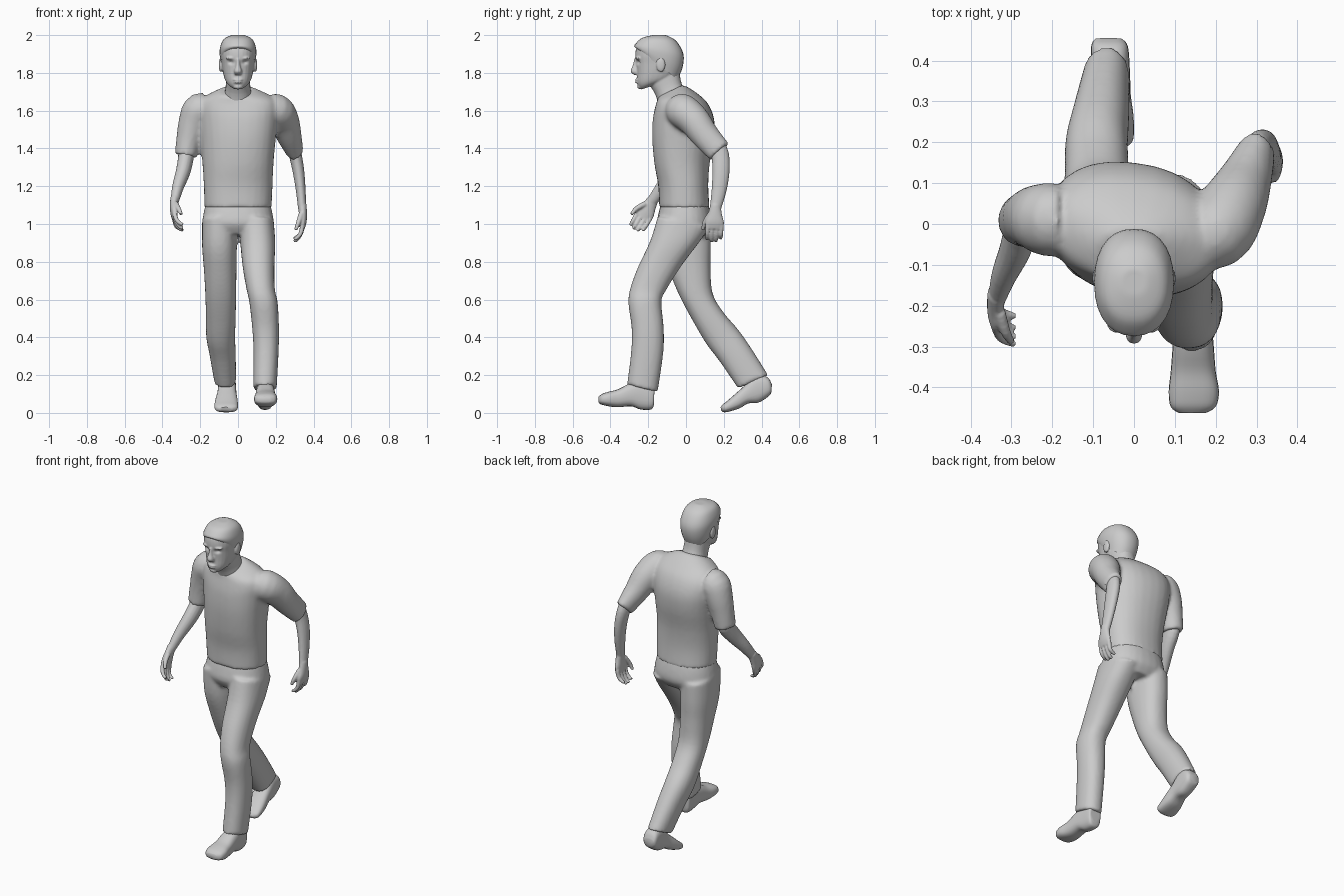
import bpy, bmesh, math
from mathutils import Vector, Matrix


def smooth_rows(rows, k=4):
    """Catmull-Rom interpolation between rows of numbers."""
    out = []
    for i in range(len(rows) - 1):
        p0, p1 = rows[max(i - 1, 0)], rows[i]
        p2, p3 = rows[i + 1], rows[min(i + 2, len(rows) - 1)]
        for j in range(k):
            t = j / k
            out.append([0.5 * (2 * b + (c - a) * t + (2 * a - 5 * b + 4 * c - d) * t * t
                               + (3 * b - a - 3 * c + d) * t ** 3)
                        for a, b, c, d in zip(p0, p1, p2, p3)])
    return out + [list(rows[-1])]


def skin(bm, rings):
    """Bridge rings of points and cap both ends."""
    vs = [[bm.verts.new(p) for p in r] for r in rings]
    n = len(vs[0])
    new = [bm.faces.new((a[i], a[(i + 1) % n], b[(i + 1) % n], b[i]))
           for a, b in zip(vs, vs[1:]) for i in range(n)]
    new += [bm.faces.new(vs[0][::-1]), bm.faces.new(vs[-1])]
    bmesh.ops.recalc_face_normals(bm, faces=new)


def oval(n, p):
    for i in range(n):
        a = 2 * math.pi * i / n
        c, s = math.cos(a), math.sin(a)
        yield math.copysign(abs(c) ** p, c), math.copysign(abs(s) ** p, s)


def loft(bm, rows, n=28, p=0.88):
    """Rows: left x, right x, front (y, z), back (y, z), optional twist."""
    rings = []
    for r in smooth_rows(rows):
        x0, x1, yf, zf, yb, zb = r[:6]
        tw = r[6] if len(r) > 6 else 0
        rings.append([((x0 + x1) / 2 + (x1 - x0) / 2 * c,
                       (yf + yb) / 2 + (yb - yf) / 2 * s - tw * c,
                       (zf + zb) / 2 + (zb - zf) / 2 * s) for c, s in oval(n, p)])
    skin(bm, rings)


def tube(bm, rows, n=16):
    """Rows: x, y, z, side radius, depth radius."""
    rows = smooth_rows(rows)
    pts = [Vector(r[:3]) for r in rows]
    rings = []
    for i, r in enumerate(rows):
        t = (pts[min(i + 1, len(pts) - 1)] - pts[max(i - 1, 0)]).normalized()
        side = Vector((1, 0, 0))
        side = (side - t * side.dot(t)).normalized()
        dep = t.cross(side)
        rings.append([pts[i] + side * c * r[3] + dep * s * r[4] for c, s in oval(n, 1)])
    skin(bm, rings)


def ball(bm, loc, size):
    m = Matrix.Translation(loc) @ Matrix.Diagonal((*size, 1))
    bmesh.ops.create_uvsphere(bm, u_segments=20, v_segments=12, radius=1, matrix=m)


def finish(name, bm, voxel=0, relax=0):
    me = bpy.data.meshes.new(name)
    bm.to_mesh(me)
    bm.free()
    ob = bpy.data.objects.new(name, me)
    bpy.context.collection.objects.link(ob)
    if voxel:  # fuse overlapping volumes into one skin
        m = ob.modifiers.new("fuse", 'REMESH')
        m.mode, m.voxel_size = 'VOXEL', voxel
        m = ob.modifiers.new("relax", 'SMOOTH')
        m.factor, m.iterations = 0.5, relax
        dg = bpy.context.evaluated_depsgraph_get()
        me = bpy.data.meshes.new_from_object(ob.evaluated_get(dg))
        ob.modifiers.clear()
        ob.data = me
    me.shade_smooth()
    me.set_sharp_from_angle(angle=math.radians(45))
    return ob


# Shirt: torso and both sleeves
bm = bmesh.new()
loft(bm, [(-.178, .178, -.142, 1.085, .125, 1.085, 0), (-.181, .183, -.147, 1.2, .118, 1.2, 0),
          (-.188, .188, -.167, 1.32, .125, 1.32, .01), (-.2, .2, -.177, 1.45, .147, 1.45, .02),
          (-.21, .21, -.173, 1.55, .147, 1.55, .025), (-.212, .212, -.163, 1.605, .115, 1.635, .025),
          (-.185, .185, -.153, 1.645, .06, 1.69, .02), (-.11, .11, -.15, 1.67, 0, 1.73, 0),
          (-.08, .08, -.145, 1.675, -.02, 1.735, 0)])
tube(bm, [(.13, -.03, 1.6, .075, .075), (.2, -.02, 1.6, .09, .09), (.24, .04, 1.55, .083, .085),
          (.27, .1, 1.47, .067, .075), (.302, .178, 1.382, .045, .066)], 24)
tube(bm, [(-.13, .01, 1.6, .075, .075), (-.2, .01, 1.605, .09, .09), (-.235, .015, 1.54, .08, .082),
          (-.26, .013, 1.45, .067, .07), (-.277, .008, 1.36, .058, .064)], 24)
finish("shirt", bm, .011, 6)

# Trousers: pelvis, striding front leg, trailing back leg
bm = bmesh.new()
loft(bm, [(-.165, .165, -.125, 1.13, .11, 1.13), (-.182, .182, -.145, 1.06, .13, 1.06),
          (-.188, .19, -.152, 1.0, .135, .99), (-.17, .17, -.12, .945, .1, .935)])
loft(bm, [(.005, .19, -.15, 1.04, .125, .98), (.012, .197, -.19, .91, .06, .89),
          (.025, .193, -.255, .77, -.03, .77), (.045, .195, -.295, .66, -.105, .65),
          (.06, .21, -.305, .58, -.13, .59), (.075, .217, -.288, .45, -.118, .45),
          (.082, .215, -.29, .33, -.12, .32), (.08, .205, -.312, .15, -.15, .11)])
loft(bm, [(-.19, -.005, -.14, 1.04, .13, 1.0), (-.19, -.006, -.13, .88, .132, .88),
          (-.18, -.008, -.085, .74, .13, .76), (-.173, -.01, -.03, .61, .142, .63),
          (-.17, -.012, .04, .48, .2, .53), (-.168, -.015, .108, .365, .277, .44),
          (-.15, -.012, .18, .27, .347, .34), (-.125, -.01, .275, .13, .435, .2)])
finish("trousers", bm, .01, 6)


# Shoes, lofted heel to toe (top point, sole point)
def shoe(name, rows):
    bm = bmesh.new()
    loft(bm, rows, 24, .75)
    finish(name, bm)


shoe("front_shoe", [(.115, .175, -.168, .1, -.17, .04), (.1, .185, -.172, .16, -.185, .018),
                    (.1, .19, -.235, .175, -.24, .018), (.095, .195, -.3, .155, -.29, .035),
                    (.09, .2, -.36, .125, -.36, .03), (.085, .208, -.41, .112, -.41, .035),
                    (.09, .2, -.445, .1, -.45, .045), (.11, .175, -.463, .085, -.463, .055)])
shoe("back_shoe", [(-.095, -.03, .455, .15, .452, .11), (-.105, -.015, .43, .19, .44, .09),
                   (-.105, -.01, .365, .2, .385, .055), (-.11, -.008, .305, .14, .33, .05),
                   (-.12, -.002, .26, .1, .285, .025), (-.125, 0, .22, .065, .24, .01),
                   (-.12, -.005, .195, .045, .205, .003), (-.1, -.03, .183, .03, .187, .01)])


# Forearm with palm, four curled fingers and thumb
def arm(name, fore, inward, down):
    bm = bmesh.new()
    tube(bm, fore)
    wrist = Vector(fore[-1][:3])
    d = Vector((0, *down)).normalized()
    w = Vector((0, d.z, -d.y))

    def local(rows):
        out = []
        for i, l, f, ra, rb in rows:
            q = wrist + Vector((inward * i, 0, 0)) + d * l + w * f
            out.append((*q, ra, rb))
        return out

    tube(bm, local([(0, -.02, 0, .024, .028), (-.004, .03, 0, .021, .038),
                    (-.004, .07, 0, .019, .05), (0, .105, 0, .013, .048)]))
    for f, l in ((-.037, .155), (-.013, .17), (.012, .172), (.036, .163)):
        tube(bm, local([(-.002, .085, f, .013, .013), (.008, .13, f, .012, .0115),
                        (.028, l - .008, f, .01, .01), (.045, l, f, .008, .008)]), 10)
    tube(bm, local([(.005, .03, .025, .016, .016), (.02, .075, .052, .013, .013),
                    (.035, .115, .06, .009, .009)]), 10)
    finish(name, bm, .005, 3)


arm("swung_back_arm", [(.29, .15, 1.44, .035, .045), (.303, .18, 1.37, .034, .047),
                       (.32, .185, 1.28, .031, .046), (.332, .175, 1.18, .026, .04),
                       (.34, .155, 1.08, .022, .03)], -1, (-.05, -1))
arm("swung_forward_arm", [(-.272, .012, 1.43, .045, .05), (-.275, .0, 1.36, .042, .052),
                          (-.29, -.06, 1.28, .039, .046), (-.318, -.125, 1.195, .031, .036),
                          (-.335, -.18, 1.12, .022, .028)], 1, (-.5, -.86))

# Head: neck, skull, nose, brows, lips, chin and ears fused, then eye sockets pressed in
bm = bmesh.new()
loft(bm, [(-.078, .078, -.14, 1.62, .0, 1.69), (-.066, .066, -.165, 1.69, -.025, 1.75),
          (-.064, .064, -.2, 1.745, -.035, 1.81)])
loft(bm, [(-.03, .03, -.237, 1.712, -.17, 1.735), (-.055, .055, -.252, 1.728, -.1, 1.76),
          (-.07, .07, -.26, 1.755, -.06, 1.78), (-.081, .081, -.26, 1.8, -.035, 1.82),
          (-.087, .087, -.264, 1.85, -.022, 1.86), (-.092, .092, -.269, 1.89, -.02, 1.9),
          (-.091, .091, -.262, 1.935, -.03, 1.935), (-.073, .073, -.235, 1.972, -.06, 1.972),
          (-.04, .04, -.19, 1.992, -.1, 1.992)])
loft(bm, [(-.01, .01, -.274, 1.875, -.24, 1.875), (-.012, .012, -.282, 1.84, -.24, 1.84),
          (-.021, .021, -.294, 1.808, -.24, 1.808), (-.016, .016, -.276, 1.79, -.24, 1.79)], 16)
ball(bm, (0, -.255, 1.763), (.028, .016, .006))
ball(bm, (0, -.254, 1.75), (.024, .016, .006))
ball(bm, (0, -.24, 1.727), (.025, .018, .014))
for s in (-1, 1):
    ball(bm, (s * .036, -.25, 1.878), (.03, .018, .008))
    ball(bm, (s * .092, -.133, 1.842), (.01, .024, .038))
head = finish("head", bm, .005, 2)
for v in head.data.vertices:
    if v.co.y < -.18:
        r2 = (abs(v.co.x) - .036) ** 2 + ((v.co.z - 1.856) * 1.4) ** 2
        v.co.y += .012 * math.exp(-r2 / .0002)

# Eyes
bm = bmesh.new()
for s in (-1, 1):
    ball(bm, (s * .036, -.228, 1.856), (.015, .015, .01))
finish("eyes", bm)

# Hair cap
bm = bmesh.new()
loft(bm, [(-.088, .088, -.262, 1.93, -.045, 1.765), (-.096, .096, -.274, 1.94, -.018, 1.83),
          (-.096, .096, -.266, 1.956, -.014, 1.9), (-.078, .078, -.235, 1.984, -.05, 1.967),
          (-.04, .04, -.185, 1.998, -.1, 1.997), (-.015, .015, -.16, 2.0, -.125, 2.0)])
finish("hair", bm)
